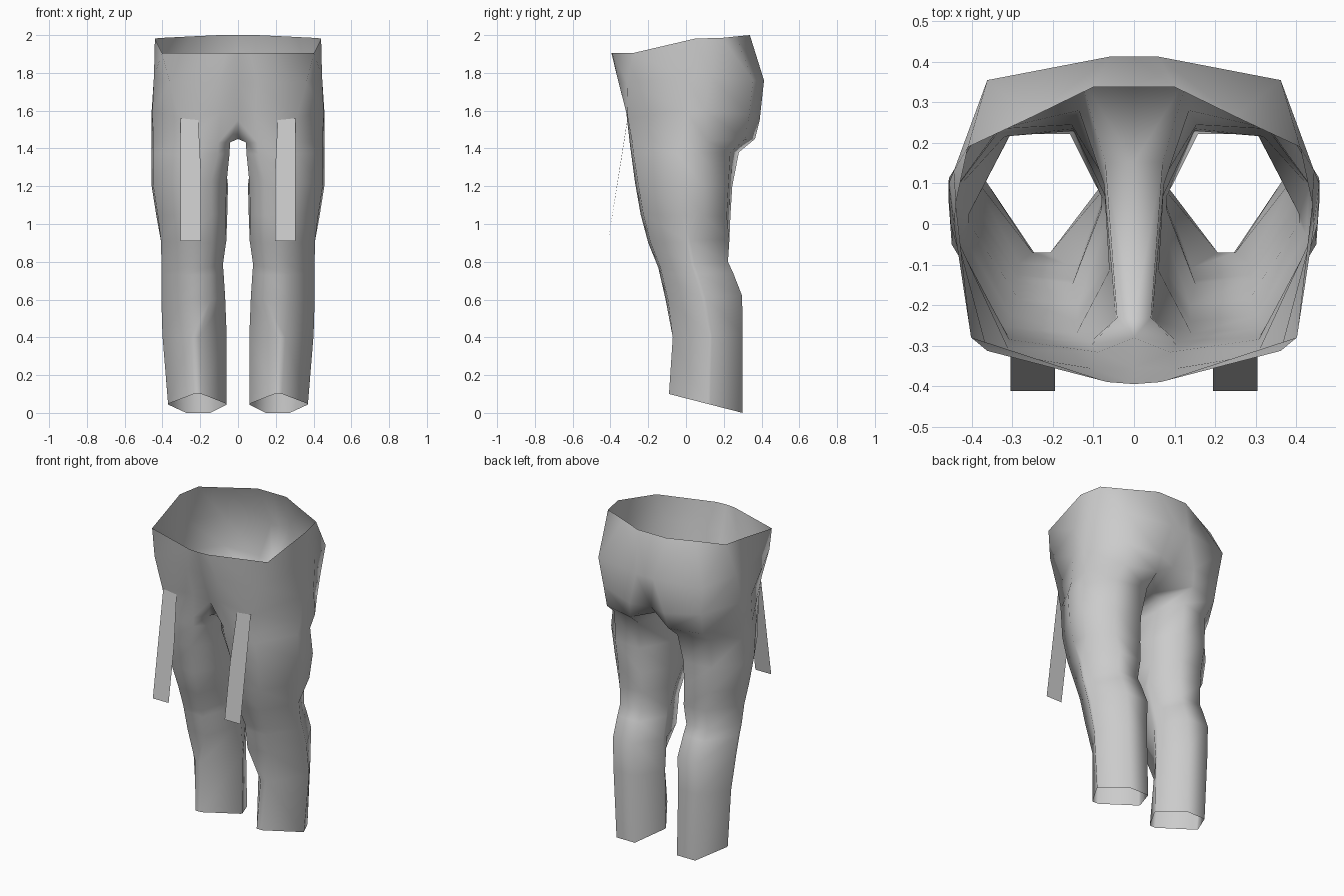
import bpy
import bmesh

cube = bpy.data.objects.get("Cube")
if cube:
    bpy.data.objects.remove(cube)


def make_material(name, value):
    mat = bpy.data.materials.new(name)
    mat.use_nodes = True
    colour = (value, value, value, 1)
    mat.diffuse_color = colour
    mat.node_tree.nodes["Principled BSDF"].inputs["Base Color"].default_value = colour
    return mat


cloth = make_material("grey cloth", 0.6)


def finish(bm, name):
    """Turn half a model into a smooth object mirrored across x."""
    mesh = bpy.data.meshes.new(name)
    bm.to_mesh(mesh)
    bm.free()
    mesh.materials.append(cloth)
    for face in mesh.polygons:
        face.use_smooth = True
    obj = bpy.data.objects.new(name, mesh)
    bpy.context.collection.objects.link(obj)
    mirror = obj.modifiers.new("left and right", 'MIRROR')
    mirror.use_clip = True
    mirror.merge_threshold = 0.002
    return obj


def mix(a, b, t):
    return a + (b - a) * t


# Leg sections around the limb, as shares of (width, depth)
HEM = [(.43, 0), (.56, 0), (1, .52), (1, .56), (.69, 1), (.28, 1), (0, .56), (0, .52)]
KNEE = [(.22, 0), (.64, .03), (1, .47), (1, .52), (.69, 1), (.24, 1), (0, .58), (0, .5)]
THIGH = [(.22, 0), (.66, .03), (.98, .45), (1, .7), (.7, .96), (.25, 1), (0, .68), (.02, .3)]
CROTCH = [(.15, 0), (.64, .02), (.98, .42), (1, .62), (.7, .92), (.22, 1), (.07, .68), (0, .1)]

# Leg stations: section, front z, back z, front y, back y, inner x, outer x
LEG = [
    (CROTCH, 1.43, 1.45, -.298, .365, .042, .457),
    (CROTCH, 1.37, 1.38, -.29, .28, .045, .458),
    (THIGH, 1.22, 1.2, -.27, .245, .053, .458),
    (THIGH, 1.05, 1.04, -.24, .235, .057, .432),
    (KNEE, .9, .92, -.2, .23, .062, .408),
    (KNEE, .77, .8, -.147, .222, .08, .405),
    (KNEE, .73, .74, -.138, .25, .076, .405),
    (KNEE, .6, .62, -.108, .297, .068, .406),
    (HEM, .4, .42, -.07, .3, .06, .4),
    (HEM, .1, 0, -.09, .3, .06, .37),
]

# Half hip sections from centre front round to centre back
WAIST = [(0, -.395, 1.905), (.065, -.39, 1.905), (.402, -.28, 1.905), (.44, .05, 1.982),
         (.41, .19, 1.985), (.25, .265, 1.993), (.1, .338, 2), (0, .338, 2)]
HIP = [(0, -.355, 1.75), (.1, -.357, 1.75), (.362, -.313, 1.75), (.445, 0, 1.78),
       (.445, .13, 1.78), (.362, .355, 1.76), (.06, .413, 1.76), (0, .413, 1.76)]
SEAT = [(0, -.28, 1.55), (.09, -.316, 1.59), (.31, -.308, 1.56), (.453, 0, 1.6),
        (.457, .1, 1.6), (.34, .335, 1.58), (.12, .39, 1.55), (0, .345, 1.54)]

bm = bmesh.new()


def leg_ring(section, zf, zb, yf, yb, xi, xo):
    return [bm.verts.new((mix(xi, xo, u), mix(yf, yb, v), mix(zf, zb, v))) for u, v in section]


def bridge(upper, lower, closed):
    count = len(upper)
    for i in range(count if closed else count - 1):
        j = (i + 1) % count
        bm.faces.new((upper[i], upper[j], lower[j], lower[i]))


# Hips
waist, hip, seat = [[bm.verts.new(p) for p in arc] for arc in (WAIST, HIP, SEAT)]
bridge(waist, hip, False)
bridge(hip, seat, False)

# Leg
rings = [leg_ring(*station) for station in LEG]
for upper, lower in zip(rings, rings[1:]):
    bridge(upper, lower, True)

# Crotch, joining the hips to the top of the leg
top = rings[0]
bridge(seat[1:7], top[:6], False)
back_in, front_in = top[6], top[7]
mid_back = bm.verts.new((0, back_in.co.y, 1.45))
mid_front = bm.verts.new((0, front_in.co.y, 1.45))
for corners in ((seat[0], seat[1], top[0]),
                (seat[0], top[0], front_in, mid_front),
                (mid_front, front_in, back_in, mid_back),
                (mid_back, back_in, top[5], seat[7]),
                (seat[7], top[5], seat[6])):
    bm.faces.new(corners)
bmesh.ops.recalc_face_normals(bm, faces=bm.faces)
finish(bm, "trousers")

# Hanging straps on the front of the thighs
bm = bmesh.new()
strap = [(.195, -.412, .91), (.305, -.412, .91), (.305, -.308, 1.56),
         (.21, -.311, 1.55), (.195, -.357, 1.25)]
bm.faces.new([bm.verts.new(p) for p in strap])
finish(bm, "front_straps")
